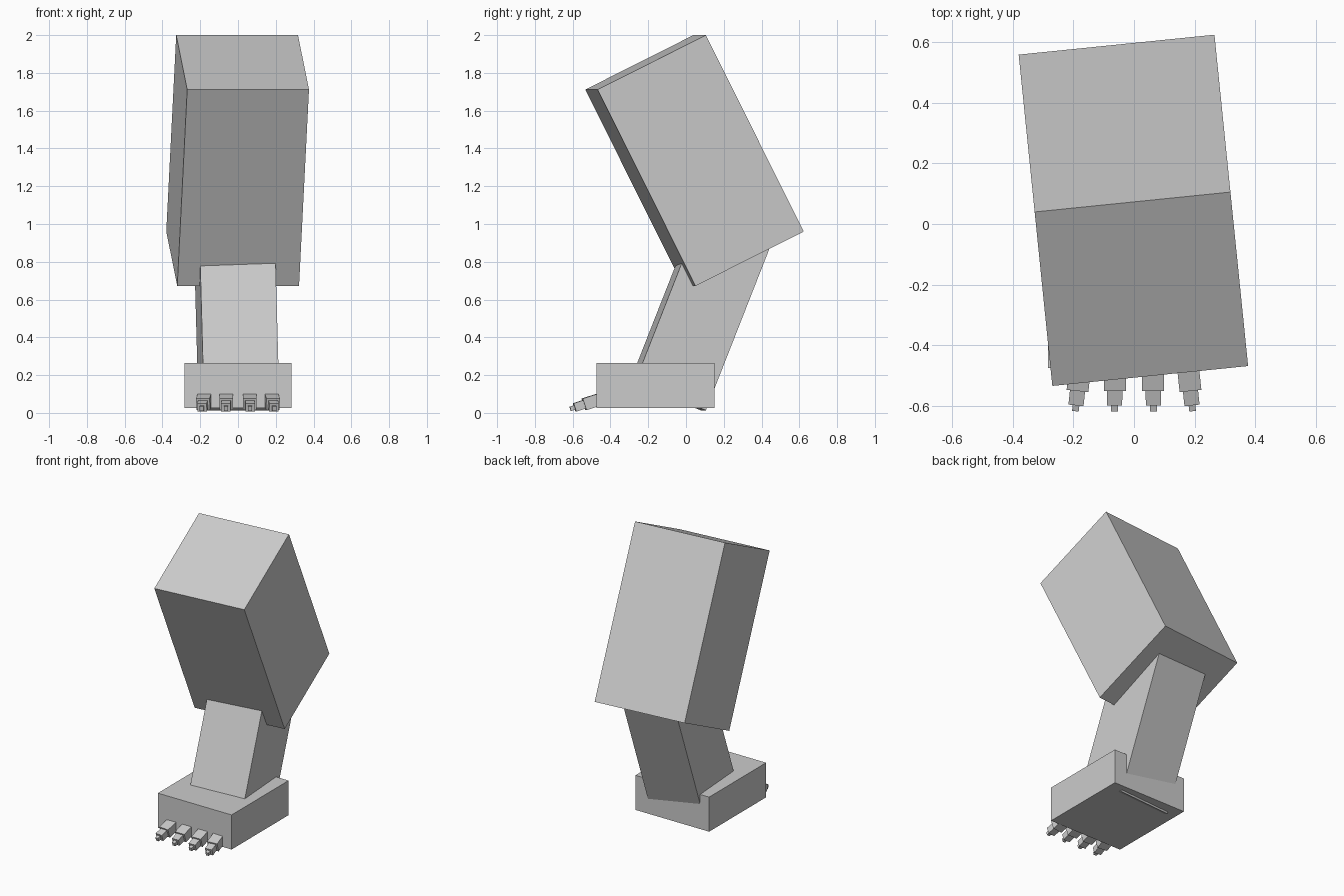
import bpy, bmesh
from math import radians
from mathutils import Matrix, Vector

if "Cube" in bpy.data.objects:
    bpy.data.objects.remove(bpy.data.objects["Cube"])

grey = bpy.data.materials.new("light_grey")
grey.diffuse_color = (0.6, 0.6, 0.6, 1)
grey.use_nodes = True
grey.node_tree.nodes["Principled BSDF"].inputs["Base Color"].default_value = grey.diffuse_color


def box(name, centre, size, tilt=0, yaw=0):
    """Box tilted about its own x axis, then turned about z (degrees)."""
    bm = bmesh.new()
    bmesh.ops.create_cube(bm, size=1)
    bmesh.ops.scale(bm, vec=size, verts=bm.verts)
    rot = Matrix.Rotation(radians(yaw), 4, 'Z') @ Matrix.Rotation(radians(tilt), 4, 'X')
    bm.transform(Matrix.Translation(centre) @ rot)
    me = bpy.data.meshes.new(name)
    bm.to_mesh(me)
    bm.free()
    me.materials.append(grey)
    ob = bpy.data.objects.new(name, me)
    bpy.context.collection.objects.link(ob)
    return rot


# Upper leg, leaning forward
box("upper_leg", (-0.002, 0.045, 1.336), (0.648, 0.644, 1.163), 26.6, 5.8)

# Lower leg, leaning back, top end buried in the upper leg
yaw, tilt, length = 4, -21.5, 1.05
rot = Matrix.Rotation(radians(yaw), 3, 'Z') @ Matrix.Rotation(radians(tilt), 3, 'X')
axis = rot @ Vector((0, 0, 1))
knee = Vector((-0.013, 0.143, 0.697))
ankle = knee - axis * ((knee.z - 0.088) / axis.z)
box("lower_leg", ankle + axis * length / 2, (0.40, 0.405, length), tilt, yaw)

# Foot block
box("foot", (0, -0.162, 0.145), (0.566, 0.625, 0.24))

# Four toes, each of three shrinking segments pointing down and forward
segments = [("base", -0.12, 0.0, 0.072, 0.064),
            ("middle", 0.0, 0.053, 0.05, 0.046),
            ("tip", 0.05, 0.077, 0.022, 0.024)]
for i, (x, turn) in enumerate([(-0.185, -6), (-0.063, -1), (0.063, 1), (0.185, 6)]):
    r = Matrix.Rotation(radians(turn), 3, 'Z') @ Matrix.Rotation(radians(18), 3, 'X')
    knuckle = Vector((x, -0.54, 0.045))
    for part, start, end, w, h in segments:
        c = knuckle + r @ Vector((0, -(start + end) / 2, 0))
        box(f"toe_{i + 1}_{part}", c, (w, end - start, h), 18, turn)
